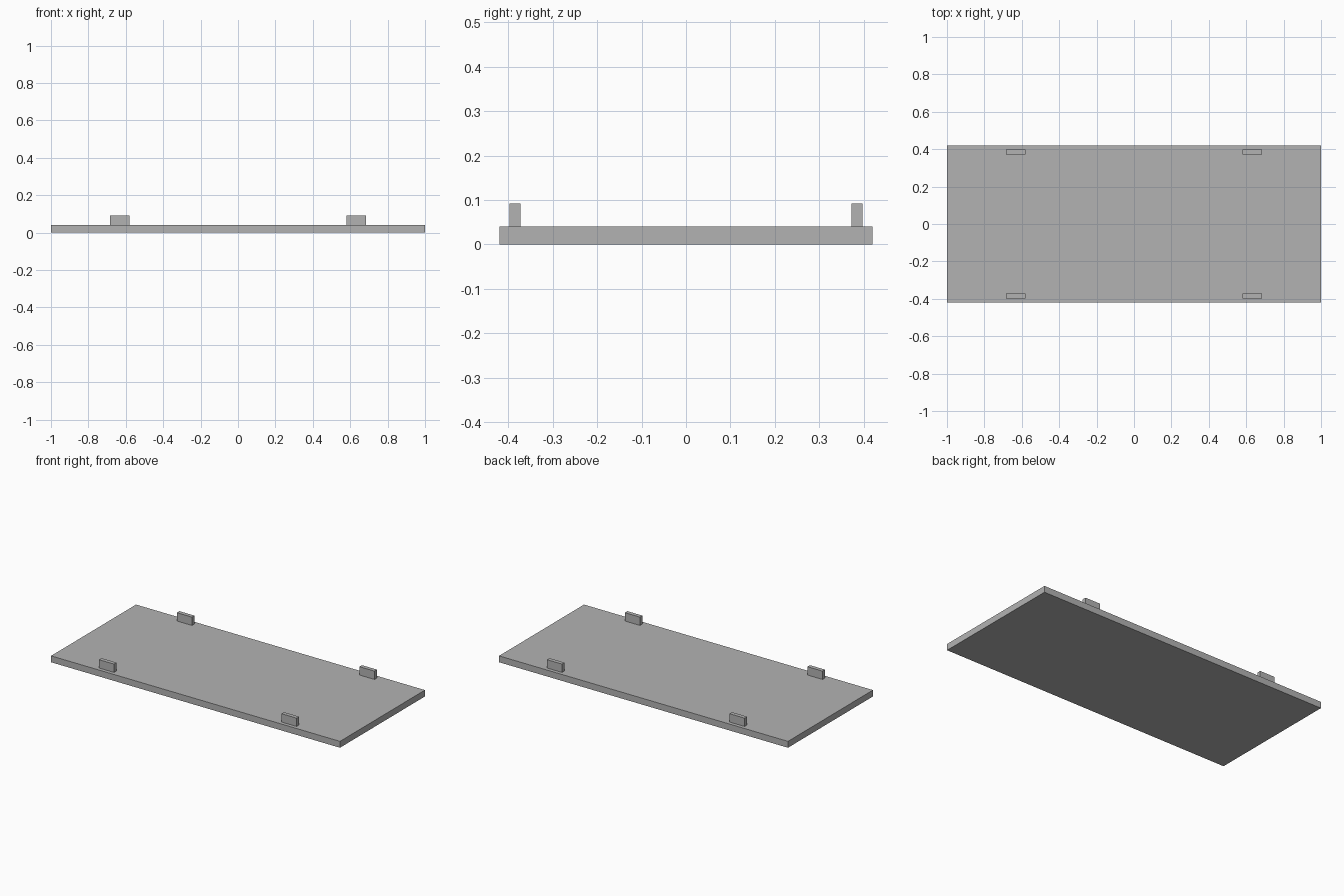
import bpy

# Remove the default object
cube = bpy.data.objects.get("Cube")
if cube:
    bpy.data.objects.remove(cube, do_unlink=True)

# Single plain grey
grey = bpy.data.materials.new("plain_grey")
grey.use_nodes = True
colour = (0.45, 0.45, 0.45, 1)
grey.diffuse_color = colour
grey.node_tree.nodes["Principled BSDF"].inputs["Base Color"].default_value = colour


def box(name, centre, size):
    bpy.ops.mesh.primitive_cube_add(size=1, location=centre)
    obj = bpy.context.object
    obj.name = name
    obj.scale = size
    bpy.ops.object.transform_apply(location=False, rotation=False, scale=True)
    obj.data.materials.append(grey)
    return obj


PLATE_H = 0.04
TAB_H = 0.052

# Flat rectangular panel
box("panel", (0, 0, PLATE_H / 2), (2, 0.84, PLATE_H))

# Four upright tabs set in from the long edges
for side, x in (("left", 0.632), ("right", -0.632)):
    for end, y in (("front", -0.385), ("back", 0.385)):
        box(f"{end}_{side}_tab", (x, y, PLATE_H + TAB_H / 2), (0.105, 0.025, TAB_H))
